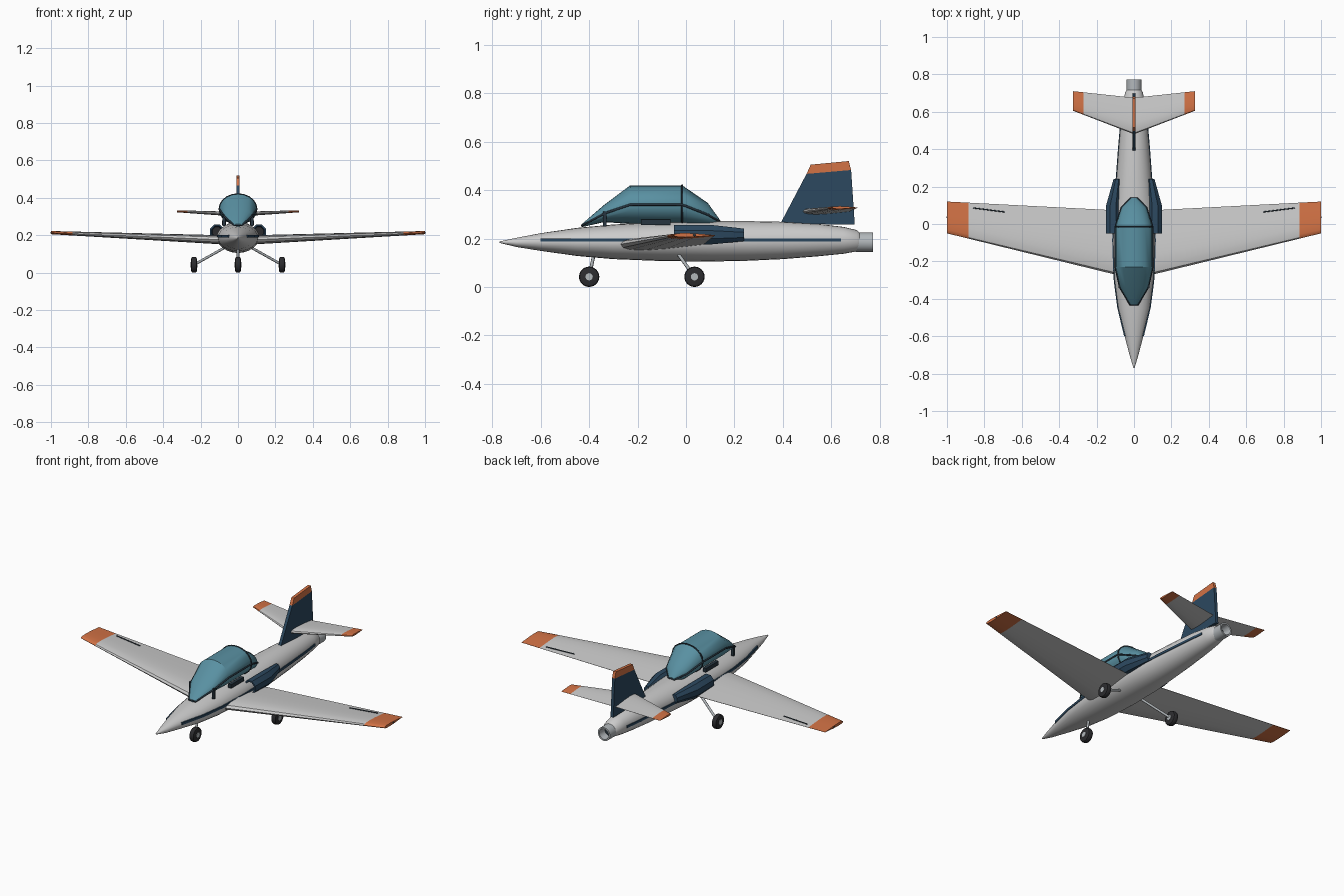
import bpy, bmesh, math
from mathutils import Vector

if "Cube" in bpy.data.objects:
    bpy.data.objects.remove(bpy.data.objects["Cube"])


def mat(name, r, g, b):
    m = bpy.data.materials.new(name)
    m.diffuse_color = (r, g, b, 1)
    m.use_nodes = True
    m.node_tree.nodes["Principled BSDF"].inputs["Base Color"].default_value = m.diffuse_color
    return m


WHITE = mat("white_paint", .78, .79, .79)
NAVY = mat("navy_paint", .025, .065, .115)
ORANGE = mat("orange_paint", .65, .17, .06)
GLASS = mat("teal_glass", .10, .28, .36)
DARK = mat("dark_frame", .02, .035, .05)
RUBBER = mat("rubber", .025, .025, .028)
METAL = mat("metal", .45, .48, .5)


def finish(name, bm, material, angle=35):
    bmesh.ops.recalc_face_normals(bm, faces=bm.faces)
    me = bpy.data.meshes.new(name)
    bm.to_mesh(me)
    bm.free()
    me.materials.append(material)
    me.shade_smooth()
    me.set_sharp_from_angle(angle=math.radians(angle))
    ob = bpy.data.objects.new(name, me)
    bpy.context.collection.objects.link(ob)
    return ob


def loft(name, rings, material, angle=35, caps=True):
    bm = bmesh.new()
    loops = [[bm.verts.new(p) for p in ring] for ring in rings]
    n = len(loops[0])
    for a, b in zip(loops, loops[1:]):
        for i in range(n):
            j = (i + 1) % n
            bm.faces.new((a[i], a[j], b[j], b[i]))
    if caps:
        bm.faces.new(loops[0])
        bm.faces.new(loops[-1])
    return finish(name, bm, material, angle)


def ellipse(y, rx, top, bot, n=24, cx=0, phase=0):
    zc, rz = (top + bot) / 2, (top - bot) / 2
    return [(cx + rx * math.cos(t), y, zc + rz * math.sin(t))
            for t in (2 * math.pi * i / n + phase for i in range(n))]


def box(name, lo, hi, material):
    ring = lambda y: [(lo[0], y, lo[2]), (hi[0], y, lo[2]), (hi[0], y, hi[2]), (lo[0], y, hi[2])]
    return loft(name, [ring(lo[1]), ring(hi[1])], material)


def tube(name, pts, r, material, closed=False):
    cu = bpy.data.curves.new(name, 'CURVE')
    cu.dimensions = '3D'
    cu.bevel_depth = r
    cu.bevel_resolution = 2
    cu.use_fill_caps = True
    sp = cu.splines.new('POLY')
    sp.points.add(len(pts) - 1)
    for p, q in zip(sp.points, pts):
        p.co = (*q, 1)
    sp.use_cyclic_u = closed
    cu.materials.append(material)
    ob = bpy.data.objects.new(name, cu)
    bpy.context.collection.objects.link(ob)
    return ob


# Fuselage: y, half width, top, bottom
BODY = [(-.77, .003, .188, .182), (-.7, .024, .203, .165), (-.6, .05, .222, .149),
        (-.45, .086, .244, .128), (-.3, .106, .258, .115), (-.1, .114, .269, .107),
        (.1, .108, .272, .105), (.25, .094, .272, .108), (.4, .083, .269, .115),
        (.55, .07, .26, .127), (.65, .057, .248, .137), (.705, .047, .235, .147),
        (.72, .036, .222, .152)]
loft("fuselage", [ellipse(*s) for s in BODY], WHITE, 40)


def body_width(y):
    for a, b in zip(BODY, BODY[1:]):
        if a[0] <= y <= b[0]:
            return a[1] + (b[1] - a[1]) * (y - a[0]) / (b[0] - a[0])


# Hollow exhaust nozzle
loft("exhaust_nozzle", [ellipse(y, r, .185 + r, .185 - r) for y, r in
                        [(.70, .04), (.772, .04), (.772, .031), (.72, .028)]], METAL)
loft("exhaust_core", [ellipse(y, .028, .213, .157) for y in (.715, .723)], DARK)

# Airfoil surfaces
FOIL = [(0, 0), (.03, .28), (.12, .45), (.3, .5), (.55, .38), (.8, .18), (1, .02),
        (1, -.02), (.8, -.18), (.55, -.38), (.3, -.5), (.12, -.45), (.03, -.28)]


def panel(name, root, tip, a, b, side, material):
    rings = []
    for t in (a, b):
        x, le, te, z, th = [r + (q - r) * t for r, q in zip(root, tip)]
        rings.append([(side * x, le + (te - le) * u, z + th * v) for u, v in FOIL])
    loft(name, rings, material)


WING = ((0, -.295, .068, .172, .052), (1, -.05, .12, .214, .017))
TAIL = ((0, .48, .675, .312, .026), (.325, .605, .71, .328, .011))

for side, tag in ((-1, "left"), (1, "right")):
    panel(tag + "_wing", *WING, 0, .885, side, WHITE)
    panel(tag + "_wing_tip", *WING, .885, 1, side, ORANGE)
    panel(tag + "_tailplane", *TAIL, 0, .83, side, WHITE)
    panel(tag + "_tailplane_tip", *TAIL, .83, 1, side, ORANGE)

    # Aileron slot and tip light
    tube(tag + "_aileron_slot", [(side * .69, .064, .2065), (side * .86, .086, .2125)], .003, DARK)
    bm = bmesh.new()
    bmesh.ops.create_uvsphere(bm, u_segments=10, v_segments=6, radius=.007)
    bmesh.ops.translate(bm, verts=bm.verts, vec=(side * .996, .035, .214))
    finish(tag + "_tip_light", bm, DARK)

    # Side stripe hugging the hull
    ys = [-.6 + 1.24 * i / 24 for i in range(25)]
    loft(tag + "_stripe", [[(side * (body_width(y) + dx), y, z) for dx, z in
                            ((-.01, .187), (.003, .187), (.003, .201), (-.01, .201))]
                           for y in ys], NAVY)

    # Engine intake with a hollow mouth
    loft(tag + "_intake", [ellipse(y, rx, z + rz, z - rz, 8, side * cx, math.pi / 8)
                           for y, cx, rx, rz, z in
                           [(.03, .112, .026, .028, .218), (-.05, .112, .031, .033, .218),
                            (-.05, .112, .04, .042, .218), (.1, .112, .04, .044, .216),
                            (.24, .09, .021, .028, .215)]], NAVY, 25)
    loft(tag + "_intake_core", [ellipse(y, .027, .247, .189, 8, side * .112, math.pi / 8)
                                for y in (.022, .028)], RUBBER)

    # Canopy side fittings
    box(tag + "_canopy_post", (side * .075 - .007, -.342, .25), (side * .075 + .007, -.328, .312), DARK)
    box(tag + "_canopy_step", (side * .075 - .01, -.185, .255), (side * .075 + .01, -.065, .278), DARK)

# Fin with a coloured top
FIN = [(.39, .262), (.697, .257), (.682, .483), (.498, .467)]
CAP = [(.498, .467), (.682, .483), (.672, .52), (.515, .505)]
for name, prof, m in (("fin", FIN, NAVY), ("fin_cap", CAP, ORANGE)):
    loft(name, [[(x, y, z) for y, z in prof] for x in (-.009, .009)], m)

# Canopy, side rail and hoop
CANOPY = [(-.43, .022, .26, .247), (-.338, .076, .339, .268), (-.23, .1, .42, .26),
          (-.016, .1, .42, .26), (.09, .066, .347, .25), (.138, .018, .28, .262)]
loft("canopy", [ellipse(*s, n=20) for s in CANOPY], GLASS, 30)
edge = [(rx, y, (t + b) / 2) for y, rx, t, b in CANOPY]
tube("canopy_rail", edge + [(-x, y, z) for x, y, z in reversed(edge)], .005, DARK, True)
tube("canopy_hoop", ellipse(*CANOPY[3], n=20), .004, DARK, True)


# Landing gear
def gear(tag, x, y, top):
    def wheel_ring(half, r, n=24):
        return [(x + half, y + r * math.cos(2 * math.pi * i / n), .042 + r * math.sin(2 * math.pi * i / n))
                for i in range(n)]
    loft(tag + "_tyre", [wheel_ring(h, r) for h, r in
                         [(-.016, .03), (-.013, .039), (-.006, .042), (.006, .042),
                          (.013, .039), (.016, .03)]], RUBBER, 40)
    loft(tag + "_hub", [wheel_ring(h, .015, 16) for h in (-.018, .018)], METAL)
    tube(tag + "_strut", [(x, y, .042), top], .007, METAL)


gear("nose_wheel", 0, -.4, (0, -.38, .135))
for side, tag in ((-1, "left_wheel"), (1, "right_wheel")):
    gear(tag, side * .235, .035, (side * .06, -.035, .14))
